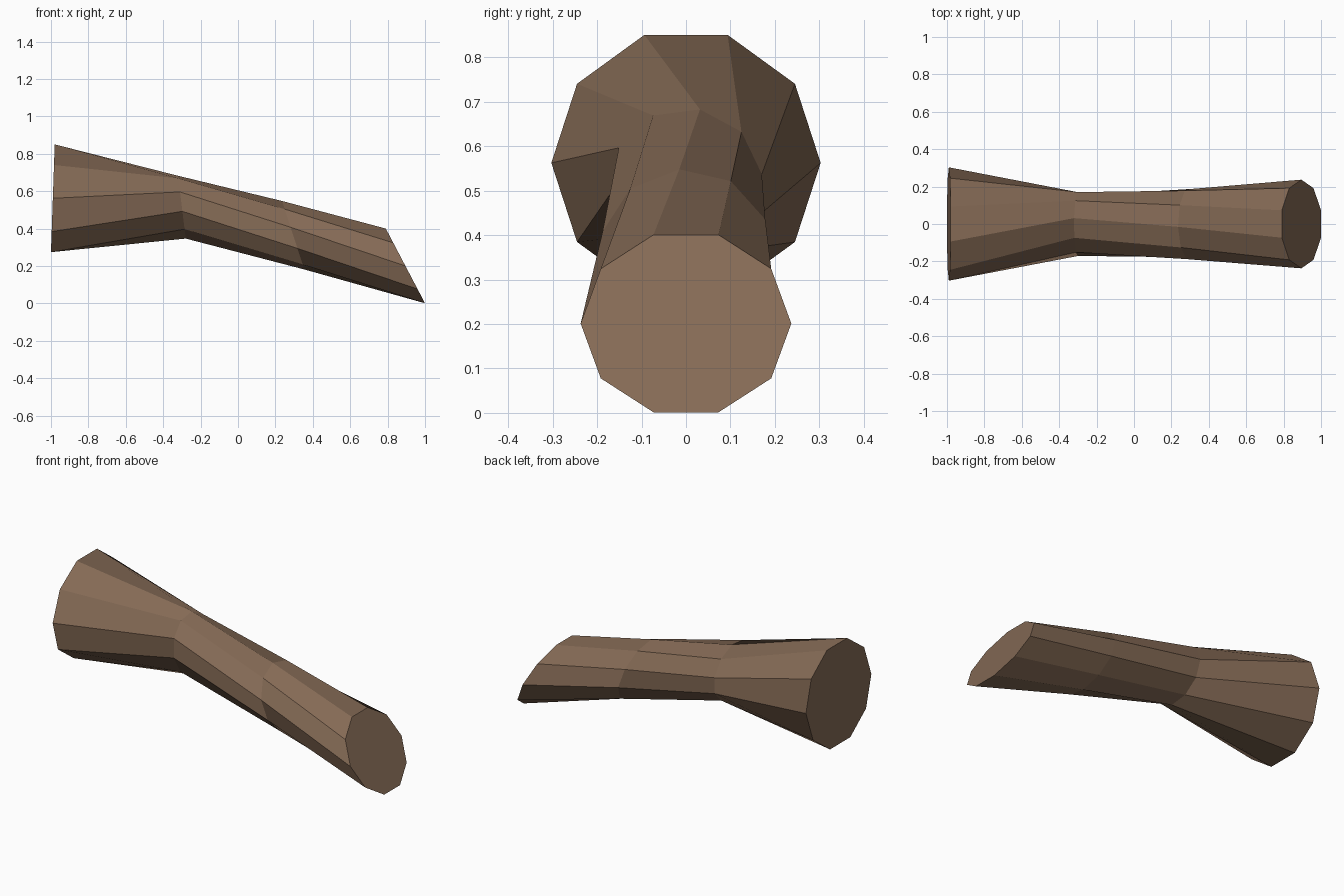
import bpy, bmesh
from math import sin, cos, radians

if "Cube" in bpy.data.objects:
    bpy.data.objects.remove(bpy.data.objects["Cube"])

SIDES = 10
# centre x, centre z, radius, lean of the section, roll about the axis (degrees)
SECTIONS = [
    (-0.99, 0.5625, 0.303, -2, 0),
    (-0.30, 0.515, 0.172, 7, -28.5),
    (0.295, 0.365, 0.193, 18, -13.5),
    (0.895, 0.201, 0.237, 27.7, 0),
]

bark = bpy.data.materials.new("brown wood")
bark.diffuse_color = (0.235, 0.146, 0.092, 1)
bark.use_nodes = True
bark.node_tree.nodes["Principled BSDF"].inputs["Base Color"].default_value = bark.diffuse_color

# Bent, twisted log: decagon sections bridged by quads
bm = bmesh.new()
rings = []
for cx, cz, r, lean, roll in SECTIONS:
    ring = []
    for i in range(SIDES):
        a = radians(i * 360 / SIDES + roll)
        up = r * sin(a)
        ring.append(bm.verts.new((cx - up * sin(radians(lean)), r * cos(a),
                                  cz + up * cos(radians(lean)))))
    rings.append(ring)
for a, b in zip(rings, rings[1:]):
    for i in range(SIDES):
        j = (i + 1) % SIDES
        bm.faces.new((a[i], a[j], b[j], b[i]))

# Cut ends
bm.faces.new(rings[0])
bm.faces.new(rings[-1])
bmesh.ops.recalc_face_normals(bm, faces=bm.faces)

mesh = bpy.data.meshes.new("log")
bm.to_mesh(mesh)
bm.free()
mesh.materials.append(bark)
log = bpy.data.objects.new("log", mesh)
bpy.context.collection.objects.link(log)
